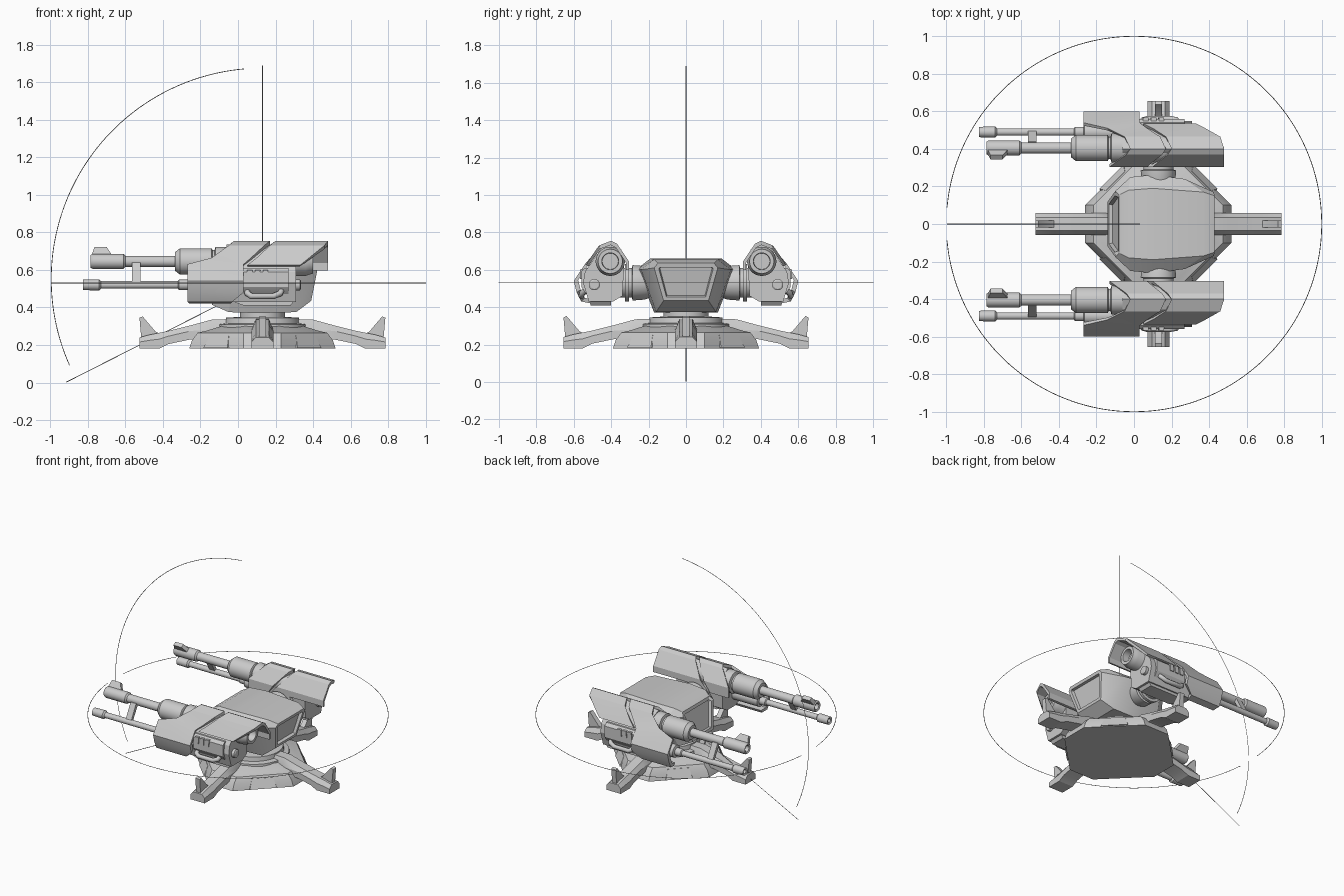
import bpy, bmesh, math
from mathutils import Vector, Matrix

if "Cube" in bpy.data.objects:
    bpy.data.objects.remove(bpy.data.objects["Cube"])

grey = bpy.data.materials.new("light_grey")
grey.diffuse_color = (0.6, 0.6, 0.6, 1)
grey.use_nodes = True
grey.node_tree.nodes["Principled BSDF"].inputs["Base Color"].default_value = grey.diffuse_color
CX = 0.13                      # turret axis


def loft(name, rings, mirror=False, inset=None):
    """Skin a list of equal-length closed rings and cap both ends."""
    bm = bmesh.new()
    vs = [[bm.verts.new(p) for p in r] for r in rings]
    n = len(rings[0])
    for a, b in zip(vs, vs[1:]):
        for i in range(n):
            j = (i + 1) % n
            bm.faces.new((a[i], a[j], b[j], b[i]))
    caps = [bm.faces.new(vs[0]), bm.faces.new(vs[-1])]
    bmesh.ops.recalc_face_normals(bm, faces=bm.faces)
    if inset:
        for c in caps:
            bmesh.ops.inset_region(bm, faces=[c], thickness=inset, depth=0)
            bmesh.ops.inset_region(bm, faces=[c], thickness=0.006, depth=-0.02)
    me = bpy.data.meshes.new(name)
    bm.to_mesh(me)
    bm.free()
    ob = bpy.data.objects.new(name, me)
    bpy.context.collection.objects.link(ob)
    me.materials.append(grey)
    if mirror:
        m = ob.modifiers.new("mirror", 'MIRROR')
        m.use_axis = (False, True, False)
    return ob


def turned(name, axis, centre, steps, mirror=False, segs=32):
    """Round part: steps are (position along axis, radius)."""
    rings = []
    for t, r in steps:
        ring = []
        for k in range(segs):
            a = 2 * math.pi * (k + 0.5) / segs
            c, s = r * math.cos(a), r * math.sin(a)
            ring.append({'x': (t, centre[0] + c, centre[1] + s),
                         'y': (centre[0] + c, t, centre[1] + s),
                         'z': (centre[0] + c, centre[1] + s, t)}[axis])
        rings.append(ring)
    return loft(name, rings, mirror)


def prism_x(name, yz, x0, x1, mirror=True):
    return loft(name, [[(x, y, z) for y, z in yz] for x in (x0, x1)], mirror)


def prism_y(name, xz, y0, y1, mirror=True):
    return loft(name, [[(x, y, z) for x, z in xz] for y in (y0, y1)], mirror)


def tube(name, pts, r, mirror=False, res=0):
    cu = bpy.data.curves.new(name, 'CURVE')
    cu.dimensions = '3D'
    cu.bevel_depth, cu.bevel_resolution, cu.use_fill_caps = r, res, True
    sp = cu.splines.new('POLY')
    sp.points.add(len(pts) - 1)
    for p, q in zip(sp.points, pts):
        p.co = (*q, 1)
    ob = bpy.data.objects.new(name, cu)
    bpy.context.collection.objects.link(ob)
    cu.materials.append(grey)
    if mirror:
        m = ob.modifiers.new("mirror", 'MIRROR')
        m.use_axis = (False, True, False)
    return ob


# base plate with long diagonal sides
def octagon(a, b, z):
    p = [(a, -b), (a, b), (b, a), (-b, a), (-a, b), (-a, -b), (-b, -a), (b, -a)]
    return [(CX + x, y, z) for x, y in p]

loft("base_plate", [octagon(0.39, 0.1, 0.18), octagon(0.375, 0.1, 0.225),
                    octagon(0.345, 0.1, 0.265), octagon(0.30, 0.1, 0.275),
                    octagon(0.22, 0.09, 0.30)])
turned("turntable", 'z', (CX, 0), [(0.26, 0.24), (0.31, 0.235), (0.315, 0.2), (0.345, 0.195),
                                   (0.35, 0.12), (0.40, 0.12)])

# four legs with upright spikes, and raised plates on the diagonals
LEG = [(0.10, 0.20, 0.34), (0.27, 0.20, 0.335), (0.38, 0.23, 0.305), (0.50, 0.205, 0.275),
       (0.55, 0.18, 0.265), (0.60, 0.18, 0.255), (0.655, 0.18, 0.24)]
SPIKE = [(0.53, 0.25), (0.57, 0.272), (0.638, 0.352), (0.655, 0.345), (0.645, 0.23)]
for k, side in enumerate(("right", "back", "left", "front")):
    turn = Matrix.Translation((CX, 0, 0)) @ Matrix.Rotation(k * math.pi / 2, 4, 'Z')
    rings = []
    for r, zb, zt in LEG:
        zm = zb + 0.6 * (zt - zb)
        rings.append([(r, y, z) for y, z in ((-.058, zb), (.058, zb), (.058, zm), (.035, zt),
                                             (-.035, zt), (-.058, zm))])
    loft(side + "_leg", rings).matrix_world = turn
    prism_y(side + "_leg_spike", SPIKE, -0.018, 0.018, False).matrix_world = turn
    plate = loft(side + "_base_panel", [[(x, -w, z), (x, w, z), (x - s, w * 0.8, z + 0.065),
                                         (x - s, -w * 0.8, z + 0.065)]
                                        for x, w, z, s in ((0.31, 0.10, 0.185, 0.03),
                                                           (0.355, 0.09, 0.185, 0.03))])
    plate.matrix_world = turn @ Matrix.Rotation(math.pi / 4, 4, 'Z')


# central body with recessed front and rear panels
def body_ring(rows):
    return [(x, y, z) for x, y, z in rows] + [(x, -y, z) for x, y, z in reversed(rows)]

loft("body", [body_ring([(-.08, .155, .63), (-.10, .175, .605), (-.14, .12, .415)]),
              body_ring([(-.03, .18, .655), (-.02, .25, .60), (-.05, .165, .375)]),
              body_ring([(.10, .19, .66), (.10, .262, .605), (.10, .17, .37)]),
              body_ring([(.37, .17, .655), (.27, .24, .60), (.31, .16, .375)]),
              body_ring([(.43, .15, .635), (.425, .17, .61), (.39, .12, .435)])], inset=0.025)

# pivots between body and guns
turned("gun_pivot", 'y', (CX, 0.53), [(0.17, 0.07), (0.22, 0.09), (0.285, 0.095), (0.29, 0.08),
                                      (0.305, 0.08), (0.306, 0.1), (0.325, 0.1), (0.326, 0.08),
                                      (0.36, 0.08)], True)

# gun housing
prism_x("gun_housing", [(.34, .46), (.33, .64), (.38, .72), (.40, .735), (.455, .712), (.54, .59),
                        (.55, .53), (.52, .43), (.39, .43)], -0.06, 0.31)
prism_y("housing_underside", [(-.05, .44), (.03, .41), (.28, .41), (.31, .45)], 0.40, 0.51)


# armour hoods: rows are (y, z, front x, rear x), thickened towards the gun centre
def hood(name, rows):
    rings = []
    for y, z, a, b in rows:
        yi, zi = y + 0.13 * (0.42 - y), z + 0.13 * (0.58 - z)
        rings.append([(a, y, z), (b, y, z), (b, yi, zi), (a, yi, zi)])
    loft(name, rings, True)

hood("front_hood", [(.305, .57, -.13, .02), (.305, .645, -.13, .07), (.37, .74, -.04, .15),
                    (.40, .755, -.02, .17), (.465, .73, -.05, .14), (.51, .665, -.14, .07),
                    (.54, .63, -.27, .03), (.60, .54, -.27, .03), (.585, .48, -.27, .03),
                    (.56, .43, -.27, -.03), (.51, .42, -.26, -.04)])
hood("rear_hood", [(.305, .60, .06, .48), (.305, .645, .10, .48), (.37, .74, .18, .48),
                   (.40, .755, .20, .48), (.465, .73, .17, .46), (.51, .665, .10, .38),
                   (.535, .625, .05, .33)])

# main barrel
MAIN = (0.405, 0.645)
turned("main_barrel", 'x', MAIN, [(-.70, .02), (-.78, .022), (-.785, .034), (-.775, .04),
                                  (-.61, .04), (-.60, .03), (-.31, .03)], True)
turned("main_barrel_sleeve", 'x', MAIN, [(-.335, .05), (-.31, .07), (-.14, .07), (-.135, .06),
                                         (-.125, .06), (-.12, .078), (.36, .078), (.38, .07),
                                         (.40, .065), (.40, .045), (.35, .043)], True)
# sight fin leaning inwards
up = Vector((-0.58, 0.81))
out = Vector((0.81, 0.58))
FIN = [(-.78, .03), (-.765, .085), (-.70, .085), (-.67, .03)]
loft("sight_fin", [[(x, MAIN[0] + up.x * h + out.x * s, MAIN[1] + up.y * h + out.y * s)
                    for x, h in FIN] for s in (-0.014, 0.014)], True)

# secondary barrel and its strut
SECOND = (0.49, 0.52)
turned("thin_barrel", 'x', SECOND, [(-.76, .014), (-.82, .015), (-.825, .028), (-.74, .03),
                                    (-.73, .02), (-.32, .02), (-.315, .028), (-.27, .028),
                                    (-.265, .045), (-.05, .045)], True, 20)
turned("thin_barrel_end", 'x', SECOND, [(.25, .03), (.33, .03), (.335, .022)], True, 20)
prism_x("barrel_strut", [(.475, .53), (.50, .53), (.44, .64), (.41, .64)], -0.565, -0.52)

# side vents, side box and handle
prism_x("side_box", [(.51, .45), (.51, .61), (.54, .61), (.56, .59), (.56, .51), (.54, .48)],
        0.03, 0.27)
for i in range(3):
    x = 0.045 + i * 0.042
    prism_y("side_vent_%d" % (i + 1), [(x, .55), (x + .004, .60), (x + .032, .60), (x + .028, .55)],
            0.55, 0.567)
tube("side_handle", [(.05, .53, .49), (.05, .555, .475), (.07, .56, .46), (.19, .56, .46),
                     (.225, .555, .475), (.235, .53, .50)], 0.016, True, 3)

# thin range lines around the turret
g = math.radians
tube("turning_circle", [(math.cos(g(a)), math.sin(g(a)), 0.53) for a in range(-175, 176, 2)], 0.002)
tube("elevation_arc", [(CX + 1.125 * math.cos(g(a)), 0, 0.55 + 1.125 * math.sin(g(a)))
                       for a in range(95, 205)], 0.002)
tube("upper_limit_line", [(CX, 0, 0.6), (CX, 0, 1.69)], 0.002)
tube("lower_limit_line", [(0.0, 0, 0.465), (-0.915, 0, 0.002)], 0.002)

# smooth round surfaces, keep hard edges
bpy.ops.object.select_all(action='DESELECT')
for ob in bpy.context.collection.objects:
    if ob.type == 'MESH':
        ob.select_set(True)
        bpy.context.view_layer.objects.active = ob
bpy.ops.object.shade_smooth_by_angle(angle=math.radians(25))
